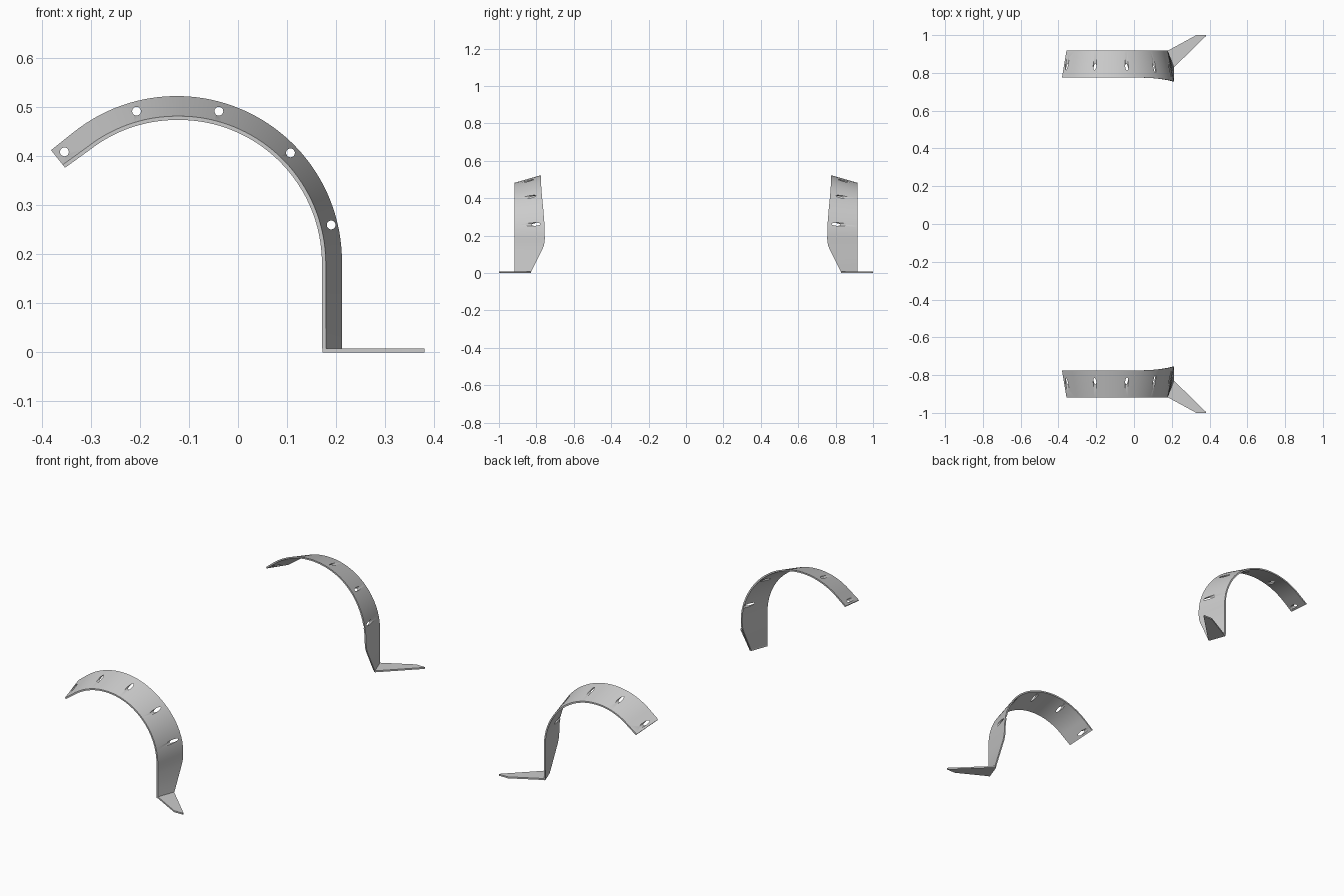
import bpy, bmesh, math

if "Cube" in bpy.data.objects:
    bpy.data.objects.remove(bpy.data.objects["Cube"])

CX, CZ, R, T = -0.125, 0.186, 0.337, 0.0078   # arch centre, inboard radius, sheet thickness
Y_OUT = -0.918


def lerp_table(v, table):
    for (a, p), (b, q) in zip(table, table[1:]):
        if v <= b:
            return p + (q - p) * max(0, (v - a) / (b - a))
    return table[-1][1]


def inboard_y(z):
    return -lerp_table(z, [(0, 0.832), (0.008, 0.828), (0.13, 0.766), (0.15, 0.759),
                           (0.18, 0.755), (0.25, 0.756), (0.34, 0.763),
                           (0.42, 0.771), (0.48, 0.775)])


def finish(name, bm):
    bmesh.ops.recalc_face_normals(bm, faces=bm.faces)
    me = bpy.data.meshes.new(name)
    bm.to_mesh(me)
    bm.free()
    ob = bpy.data.objects.new(name, me)
    bpy.context.collection.objects.link(ob)
    return ob


def apply(ob, kind, **props):
    m = ob.modifiers.new(kind.title(), kind)
    for k, v in props.items():
        setattr(m, k, v)
    bpy.context.view_layer.objects.active = ob
    bpy.ops.object.modifier_apply(modifier=m.name)


# Centre path: (base point, radial direction, inboard-to-outboard drop, inboard y)
stations = []
for i in range(9):                                    # straight leg
    z = [0.008, 0.05, 0.09, 0.13, 0.14, 0.15, 0.16, 0.17, 0.18][i]
    stations.append((CX, z, 1, 0, 0.033, inboard_y(z)))
N, END = 48, math.radians(128.6)
for i in range(N + 1):                                # arch
    a = END * i / N
    c, s = math.cos(a), math.sin(a)
    drop = 0.033 + 0.008 * min(1, a / (math.pi / 2))
    y = inboard_y(CZ + R * s) if a < math.pi / 2 else -0.775
    stations.append((CX, CZ, c, s, drop, y))
c, s = math.cos(END), math.sin(END)                   # straight tail
stations.append((CX - s * 0.059, CZ + c * 0.059, c, s, 0.038, -0.775))

# Curved, slanted sheet
bm = bmesh.new()
rings = []
for x, z, dx, dz, drop, y in stations:
    ring = [(R, y), (R - drop, Y_OUT), (R - drop - T, Y_OUT), (R - T, y)]
    rings.append([bm.verts.new((x + dx * r, yy, z + dz * r)) for r, yy in ring])
for a, b in zip(rings, rings[1:]):
    for k in range(4):
        bm.faces.new((a[k], a[(k + 1) % 4], b[(k + 1) % 4], b[k]))
bm.faces.new(rings[0])
bm.faces.new(rings[-1])
strip = finish("arch_strip", bm)

# Round holes drilled along y
bm = bmesh.new()
for x, z in [(-0.354, 0.409), (-0.207, 0.492), (-0.039, 0.492), (0.107, 0.407), (0.19, 0.26)]:
    vs = bmesh.ops.create_cone(bm, cap_ends=True, segments=20, radius1=0.009,
                               radius2=0.009, depth=0.4)["verts"]
    for v in vs:
        px, py, pz = v.co
        v.co = (x + px, -0.85 + pz, z + py)
cutter = finish("hole_cutter", bm)
cutter.hide_render = True
apply(strip, "BOOLEAN", object=cutter, operation="DIFFERENCE", solver="EXACT")
bpy.data.objects.remove(cutter)

# Flat foot tab
bm = bmesh.new()
outline = [(0.172, -0.918), (0.204, -0.83), (0.212, -0.83), (0.38, -0.994), (0.38, -1.0), (0.33, -1.0),
           (0.18, -0.918)]
f = bm.faces.new([bm.verts.new((x, y, 0)) for x, y in outline])
up = bmesh.ops.extrude_face_region(bm, geom=[f])["geom"]
bmesh.ops.translate(bm, vec=(0, 0, 0.008), verts=[g for g in up if isinstance(g, bmesh.types.BMVert)])
foot = finish("foot_tab", bm)

# Mirror both parts to the other side and shade
for ob in (strip, foot):
    apply(ob, "MIRROR", use_axis=(False, True, False), use_mirror_merge=False)
    bpy.ops.object.select_all(action="DESELECT")
    ob.select_set(True)
    bpy.ops.object.shade_smooth_by_angle(angle=math.radians(30))
